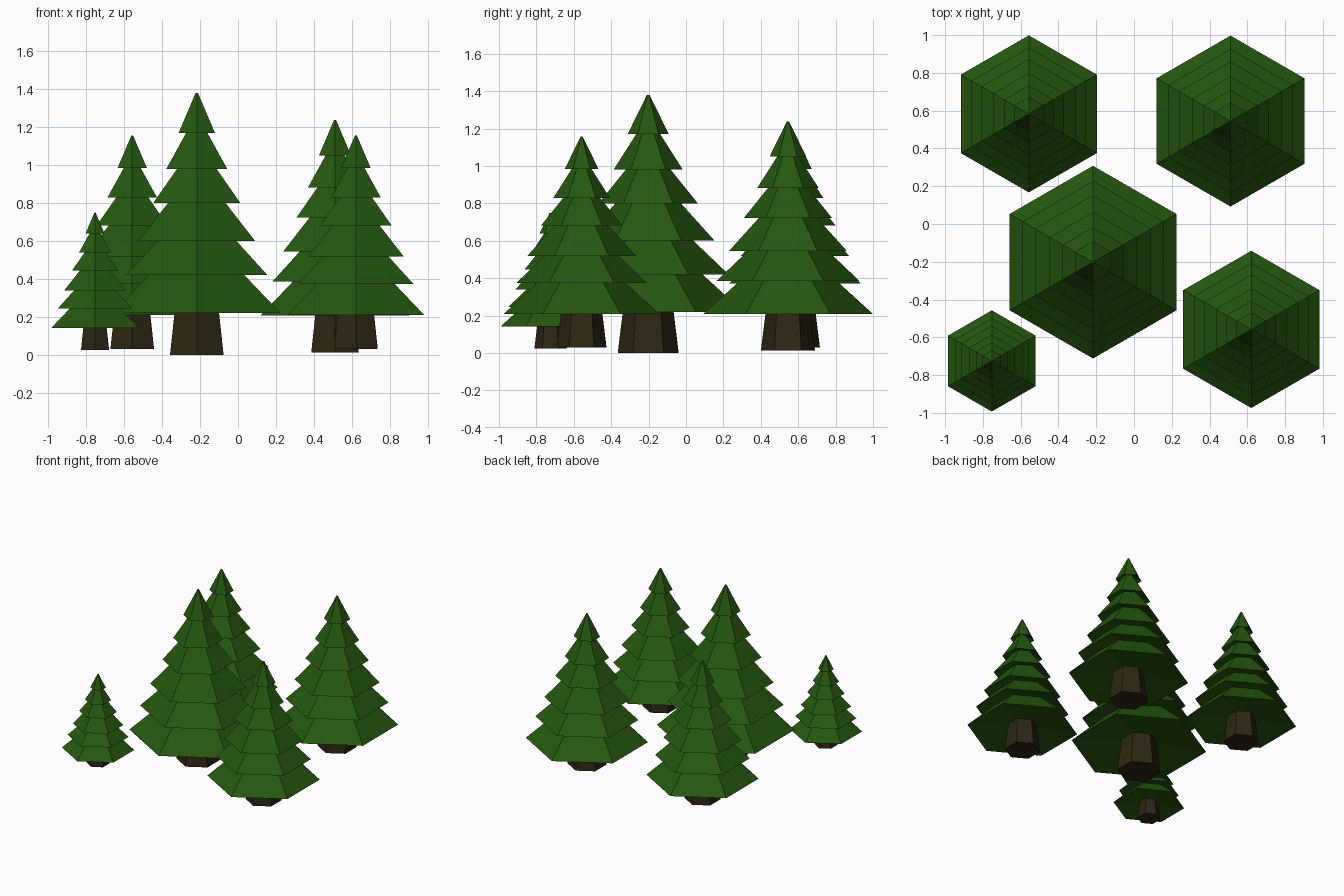
import bpy, bmesh, math

if "Cube" in bpy.data.objects:
    bpy.data.objects.remove(bpy.data.objects["Cube"])


def material(name, rgb):
    m = bpy.data.materials.new(name)
    m.diffuse_color = (*rgb, 1.0)
    m.use_nodes = True
    m.node_tree.nodes["Principled BSDF"].inputs["Base Color"].default_value = m.diffuse_color
    return m


GREEN = material("needle green", (0.019, 0.095, 0.005))
BROWN = material("bark brown", (0.025, 0.019, 0.006))


def hex_lathe(name, profile, mat):
    """Six-sided lathe of (radius, z) points, corners facing +-y, ends capped."""
    bm = bmesh.new()
    rings = []
    for r, z in profile:
        rings.append([bm.verts.new((r * math.cos(math.radians(90 + 60 * i)),
                                    r * math.sin(math.radians(90 + 60 * i)), z))
                      for i in range(6)])
    for a, b in zip(rings, rings[1:]):
        for i in range(6):
            j = (i + 1) % 6
            bm.faces.new((a[i], a[j], b[j], b[i]))
    bm.faces.new(rings[0])
    bm.faces.new(rings[-1])
    bmesh.ops.recalc_face_normals(bm, faces=bm.faces)
    mesh = bpy.data.meshes.new(name)
    bm.to_mesh(mesh)
    bm.free()
    mesh.materials.append(mat)
    return mesh


# Foliage: six overhanging tiers (rim radius, rim height, recessed inner radius)
tiers = [(0.110, 1.17, 0.045), (0.185, 0.98, 0.096), (0.265, 0.80, 0.148),
         (0.355, 0.60, 0.210), (0.430, 0.42, 0.257), (0.510, 0.22, 0.120)]
profile = [(0.007, 1.38)]
for rim, z, inner in tiers:
    lift = 0.05 if z == 0.22 else 0.03
    profile += [(rim, z), (inner, z + lift)]
foliage = hex_lathe("foliage", profile, GREEN)

# Tapered trunk reaching into the bottom tier
trunk = hex_lathe("trunk", [(0.163, 0.0), (0.127, 0.29)], BROWN)

# Five trees, same shape at different scales: x, y, base height, scale
trees = {
    "center": (-0.217, -0.202, 0.0, 1.0),
    "back_right": (0.511, 0.545, 0.013, 0.887),
    "back_left": (-0.557, 0.583, 0.030, 0.815),
    "front_right": (0.621, -0.558, 0.030, 0.816),
    "small_front_left": (-0.753, -0.725, 0.025, 0.525),
}
for name, (x, y, z, s) in trees.items():
    for part, mesh in (("foliage", foliage), ("trunk", trunk)):
        ob = bpy.data.objects.new(f"{name}_{part}", mesh)
        ob.location = (x, y, z)
        ob.scale = (s, s, s)
        bpy.context.collection.objects.link(ob)
